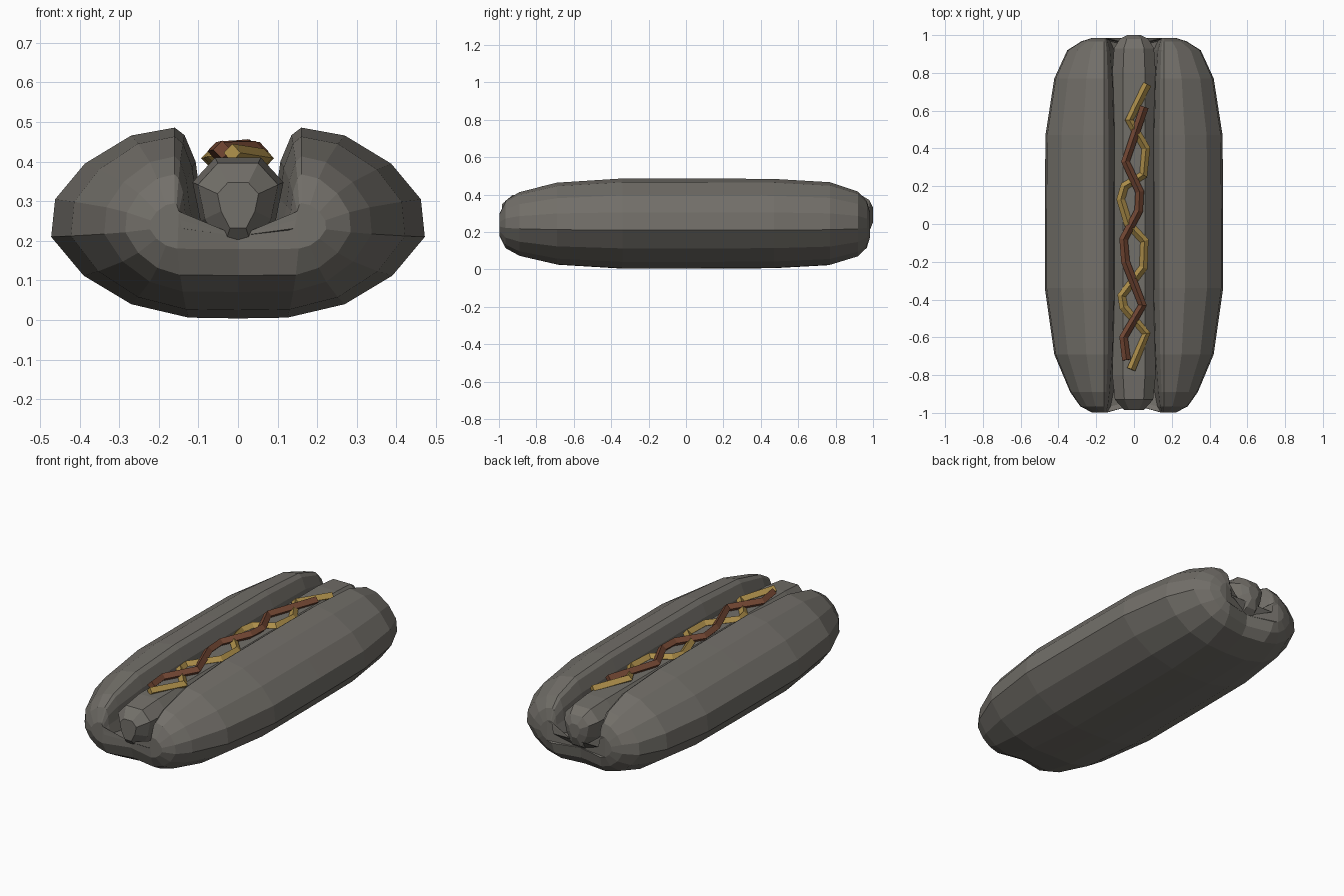
import bpy, bmesh

if "Cube" in bpy.data.objects:
    bpy.data.objects.remove(bpy.data.objects["Cube"])


def material(name, rgb):
    m = bpy.data.materials.new(name)
    m.diffuse_color = (*rgb, 1)
    m.use_nodes = True
    m.node_tree.nodes["Principled BSDF"].inputs["Base Color"].default_value = m.diffuse_color
    return m


GREY = material("warm grey", (0.17, 0.16, 0.142))
MUSTARD = material("mustard yellow", (0.43, 0.28, 0.07))
KETCHUP = material("ketchup brown", (0.18, 0.066, 0.035))


def loft(name, rings, mat):
    """Skin a list of closed rings and cap both ends."""
    bm = bmesh.new()
    rows = [[bm.verts.new(p) for p in ring] for ring in rings]
    n = len(rows[0])
    for a, b in zip(rows, rows[1:]):
        for i in range(n):
            j = (i + 1) % n
            bm.faces.new((a[i], a[j], b[j], b[i]))
    caps = [bm.faces.new(rows[0]), bm.faces.new(rows[-1])]
    bmesh.ops.triangulate(bm, faces=caps)
    bmesh.ops.recalc_face_normals(bm, faces=bm.faces)
    me = bpy.data.meshes.new(name)
    bm.to_mesh(me)
    bm.free()
    me.materials.append(mat)
    ob = bpy.data.objects.new(name, me)
    bpy.context.collection.objects.link(ob)
    return ob


def mirrored(half):
    """Close a right-hand profile that starts and ends on x = 0."""
    return half + [(-x, z) for x, z in reversed(half[1:-1])]


# Bun: U-shaped section whose two lobes shrink to rounded tips
bun_profile = mirrored([
    (0, 0.004), (0.125, 0.006), (0.27, 0.04), (0.39, 0.112), (0.472, 0.21),
    (0.462, 0.305), (0.387, 0.395), (0.27, 0.466), (0.16, 0.486),
    (0.135, 0.467), (0.107, 0.40), (0.095, 0.31), (0.07, 0.22), (0, 0.14)])
LOBE_X, LOBE_Z = 0.16, 0.235
bun_stations = [  # y, width scale, height scale
    (-0.998, 0.20, 0.24), (-0.965, 0.40, 0.53), (-0.89, 0.57, 0.71),
    (-0.69, 0.84, 0.91), (-0.34, 1, 1), (0.07, 1, 1), (0.47, 0.99, 0.99),
    (0.77, 0.84, 0.92), (0.92, 0.62, 0.72), (0.967, 0.38, 0.52),
    (0.985, 0.20, 0.26)]


def bun_ring(y, sx, sz):
    ring = []
    for x, z in bun_profile:
        side = (x > 0) - (x < 0)
        px = side * (LOBE_X + (abs(x) - LOBE_X) * sx)
        # the floor joining the lobes stops a little short of their tips
        py = y if side else y * (1 - 0.05 * (1 - sx))
        ring.append((px, py, LOBE_Z + (z - LOBE_Z) * sz))
    return ring


loft("bun", [bun_ring(*s) for s in bun_stations], GREY)

# Sausage: eight-sided with blunt tapered ends
sausage_profile = [(0.058, 0.41), (0.115, 0.348), (0.095, 0.25), (0.045, 0.155),
                   (-0.045, 0.155), (-0.095, 0.25), (-0.115, 0.348), (-0.058, 0.41)]
sausage_stations = [(-0.985, 0.45), (-0.93, 0.88), (-0.8, 1), (0.8, 1),
                    (0.93, 0.92), (0.98, 0.66), (1.0, 0.3)]
loft("sausage", [[(x * s, y, 0.295 + (z - 0.295) * s) for x, z in sausage_profile]
                 for y, s in sausage_stations], GREY)


# Sauces: zigzag square tubes draped over the sausage
def sauce(name, path, crest, mat):
    cu = bpy.data.curves.new(name, 'CURVE')
    cu.dimensions = '3D'
    cu.bevel_depth = 0.023
    cu.bevel_resolution = 0
    cu.use_fill_caps = True
    sp = cu.splines.new('POLY')
    sp.points.add(len(path) - 1)
    for p, (x, y) in zip(sp.points, path):
        p.co = (x, y, crest - 0.25 * abs(x), 1)
    cu.materials.append(mat)
    ob = bpy.data.objects.new(name, cu)
    bpy.context.collection.objects.link(ob)
    bpy.ops.object.select_all(action='DESELECT')
    ob.select_set(True)
    bpy.context.view_layer.objects.active = ob
    bpy.ops.object.convert(target='MESH')
    bpy.ops.object.shade_flat()


sauce("mustard", [(0.07, 0.74), (-0.025, 0.55), (0.063, 0.40), (0.05, 0.26),
                  (-0.05, 0.20), (-0.07, 0.13), (-0.03, 0.0), (0.055, -0.09),
                  (0.05, -0.23), (-0.065, -0.38), (-0.055, -0.44),
                  (0.065, -0.58), (-0.015, -0.77)], 0.426, MUSTARD)
sauce("ketchup", [(0.055, 0.62), (-0.045, 0.33), (0.03, 0.17), (0.025, 0.07),
                  (-0.055, -0.08), (-0.045, -0.20), (0.045, -0.43),
                  (-0.055, -0.60), (-0.04, -0.72)], 0.44, KETCHUP)
